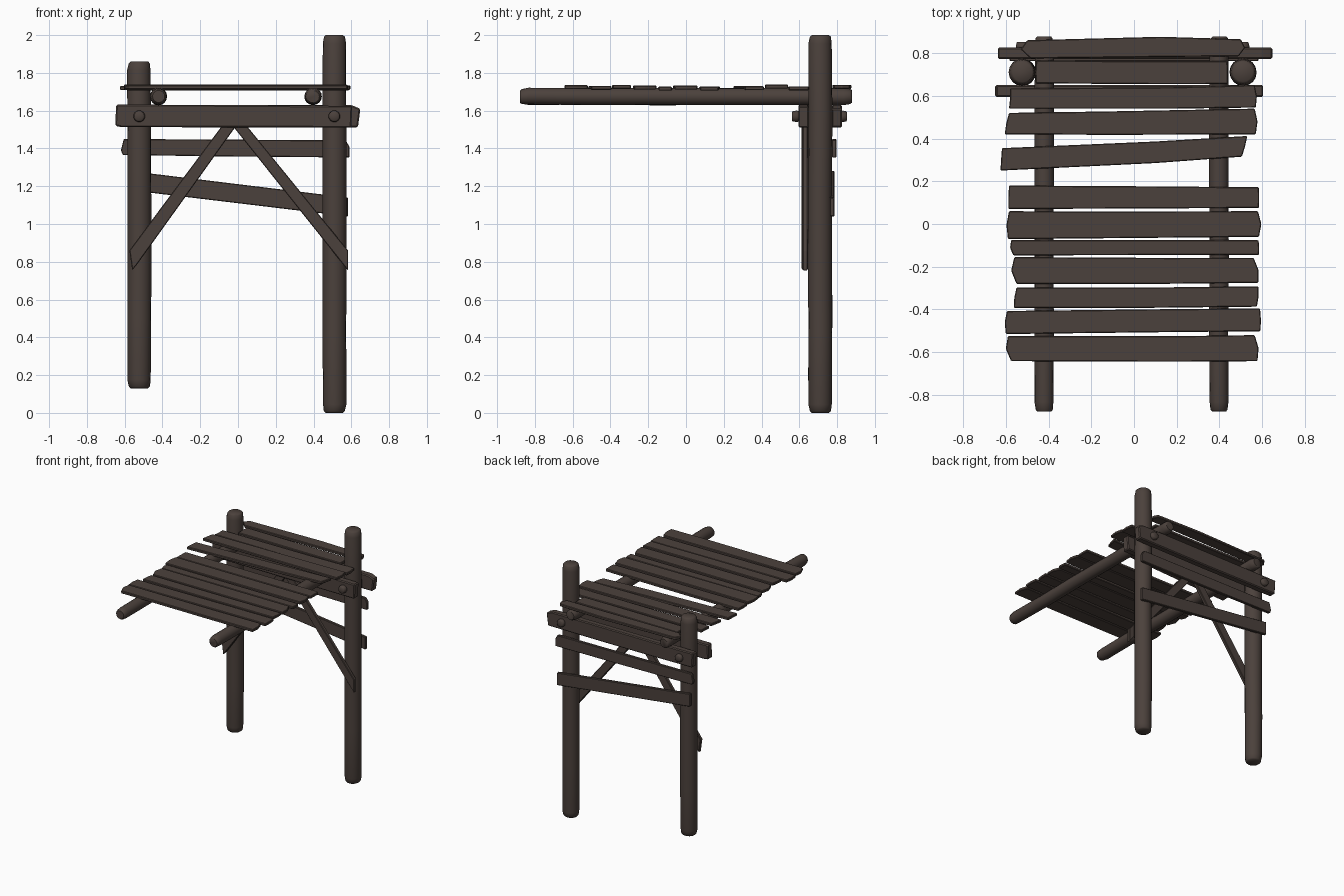
import bpy, bmesh, math, random
from mathutils import Vector

if "Cube" in bpy.data.objects:
    bpy.data.objects.remove(bpy.data.objects["Cube"])

random.seed(4)
wood = bpy.data.materials.new("dark weathered wood")
wood.diffuse_color = (0.071, 0.053, 0.045, 1)
wood.use_nodes = True
wood.node_tree.nodes["Principled BSDF"].inputs["Base Color"].default_value = wood.diffuse_color


def finish(name, bm, angle):
    bmesh.ops.recalc_face_normals(bm, faces=bm.faces[:])
    me = bpy.data.meshes.new(name)
    bm.to_mesh(me)
    bm.free()
    me.materials.append(wood)
    ob = bpy.data.objects.new(name, me)
    bpy.context.collection.objects.link(ob)
    bpy.ops.object.select_all(action='DESELECT')
    bpy.context.view_layer.objects.active = ob
    ob.select_set(True)
    bpy.ops.object.shade_smooth_by_angle(angle=math.radians(angle))
    return ob


def log(name, start, end, r, end_r=None, sides=16, wobble=0.002):
    """Round log with softened ends and a slight wobble."""
    a, b = Vector(start), Vector(end)
    d = (b - a).normalized()
    u = d.orthogonal().normalized()
    v = d.cross(u)
    length = (b - a).length
    e = min(0.045, length * 0.4)
    stations = [(0, .72), (e * .2, .88), (e, .98)]
    stations += [(e + (length - 2 * e) * i / 5, 1) for i in range(1, 5)]
    stations += [(length - e, .98), (length - e * .2, .88), (length, .72)]
    bm = bmesh.new()
    rings = []
    for s, k in stations:
        c = a + d * s + u * random.uniform(-wobble, wobble) + v * random.uniform(-wobble, wobble)
        rings.append([bm.verts.new(c + (u * math.cos(t) + v * math.sin(t)) * r * k)
                      for t in (2 * math.pi * i / sides for i in range(sides))])
    for p, q in zip(rings, rings[1:]):
        for i in range(sides):
            j = (i + 1) % sides
            bm.faces.new((p[i], p[j], q[j], q[i]))
    bm.faces.new(rings[0])
    bm.faces.new(rings[-1])
    return finish(name, bm, 50)


def board(name, outline, lo, hi, plane, bevel=0.004):
    """Extrude a 2D outline: plane 'xy' goes up z, 'xz' goes along y."""
    bm = bmesh.new()
    place = (lambda p, h: (p[0], p[1], h)) if plane == 'xy' else (lambda p, h: (p[0], h, p[1]))
    bot = [bm.verts.new(place(p, lo)) for p in outline]
    top = [bm.verts.new(place(p, hi)) for p in outline]
    bm.faces.new(bot)
    bm.faces.new(top)
    n = len(outline)
    for i in range(n):
        j = (i + 1) % n
        bm.faces.new((bot[i], bot[j], top[j], top[i]))
    bmesh.ops.recalc_face_normals(bm, faces=bm.faces[:])
    bmesh.ops.bevel(bm, geom=bm.edges[:], offset=bevel, segments=1, affect='EDGES')
    return finish(name, bm, 30)


# Upright posts
log("left_post", (-.523, .71, .13), (-.523, .71, 1.86), .063)
log("right_post", (.51, .71, 0), (.51, .71, 2.0), .063)

# Long round rails carrying the deck
log("left_rail", (-.42, -.878, 1.675), (-.42, .878, 1.675), .045)
log("right_rail", (.398, -.878, 1.675), (.398, .878, 1.675), .045)

# Cross beams clamped either side of the posts
board("front_beam", [(-.65, 1.52), (-.62, 1.513), (.6, 1.51), (.605, 1.625), (0, 1.63), (-.645, 1.632)],
      .595, .65, 'xz', .007)
board("back_beam", [(-.63, 1.515), (0, 1.51), (.635, 1.512), (.648, 1.61), (.6, 1.63), (-.638, 1.63)],
      .772, .825, 'xz', .007)

# Bolt heads
for side, x in (("left", -.523), ("right", .51)):
    log(side + "_front_bolt", (x, .56, 1.57), (x, .61, 1.57), .031, sides=12, wobble=0)
    log(side + "_back_bolt", (x, .81, 1.57), (x, .852, 1.57), .031, sides=12, wobble=0)

# Diagonal braces
board("left_brace", [(-.56, .755), (-.535, .785), (.005, 1.54), (-.07, 1.54), (-.575, .86)],
      .612, .64, 'xz')
board("right_brace", [(.583, .752), (.583, .86), (.03, 1.54), (-.045, 1.54)], .617, .645, 'xz')

# Back boards between the posts
board("upper_back_board", [(-.61, 1.365), (0, 1.357), (.59, 1.352), (.59, 1.41), (.57, 1.443),
                           (-.605, 1.45), (-.62, 1.39)], .772, .796, 'xz')
board("lower_back_board", [(-.583, 1.18), (.582, 1.04), (.582, 1.14), (-.583, 1.282)],
      .762, .786, 'xz')

# Deck planks: y left (low, high), y right (low, high), left x (low, mid, high),
# right x (low, mid, high), top height
planks = [
    ((-.642, -.525), (-.642, -.52), (-.575, -.60, -.59), (.578, .583, .565), 1.735),
    ((-.515, -.407), (-.502, -.395), (-.60, -.605, -.595), (.592, .594, .59), 1.731),
    ((-.392, -.297), (-.387, -.292), (-.563, -.56, -.55), (.575, .583, .582), 1.736),
    ((-.28, -.155), (-.275, -.158), (-.55, -.575, -.56), (.582, .583, .56), 1.733),
    ((-.147, -.075), (-.145, -.076), (-.565, -.58, -.575), (.585, .586, .583), 1.727),
    ((-.07, .06), (-.06, .06), (-.59, -.597, -.585), (.585, .596, .58), 1.733),
    ((.07, .18), (.075, .172), (-.588, -.588, -.585), (.585, .586, .585), 1.727),
    ((.25, .355), (.315, .412), (-.625, -.622, -.618), (.505, .52, .53), 1.73),
    ((.42, .52), (.42, .54), (-.605, -.598, -.585), (.57, .578, .565), 1.738),
    ((.54, .635), (.545, .65), (-.585, -.58, -.58), (.57, .575, .565), 1.728),
    ((.658, .765), (.655, .763), (-.46, -.462, -.458), (.438, .44, .437), 1.73),
    ((.775, .86), (.785, .865), (-.485, -.53, -.50), (.49, .52, .50), 1.737),
]
for i, (yl, yr, xl, xr, top) in enumerate(planks):
    ml, mr = sum(yl) / 2, sum(yr) / 2
    cx = random.uniform(-.2, .2)
    j = random.uniform(-.003, .003)
    extra = .012 if i == 11 else 0
    outline = [(xl[0], yl[0]), (cx, (yl[0] + yr[0]) / 2 + j), (xr[0], yr[0]), (xr[1], mr), (xr[2], yr[1]),
               (cx, (yl[1] + yr[1]) / 2 + j + extra), (xl[2], yl[1]), (xl[1], ml)]
    board("deck_plank_%02d" % (i + 1), outline, top - .021, top, 'xy')
